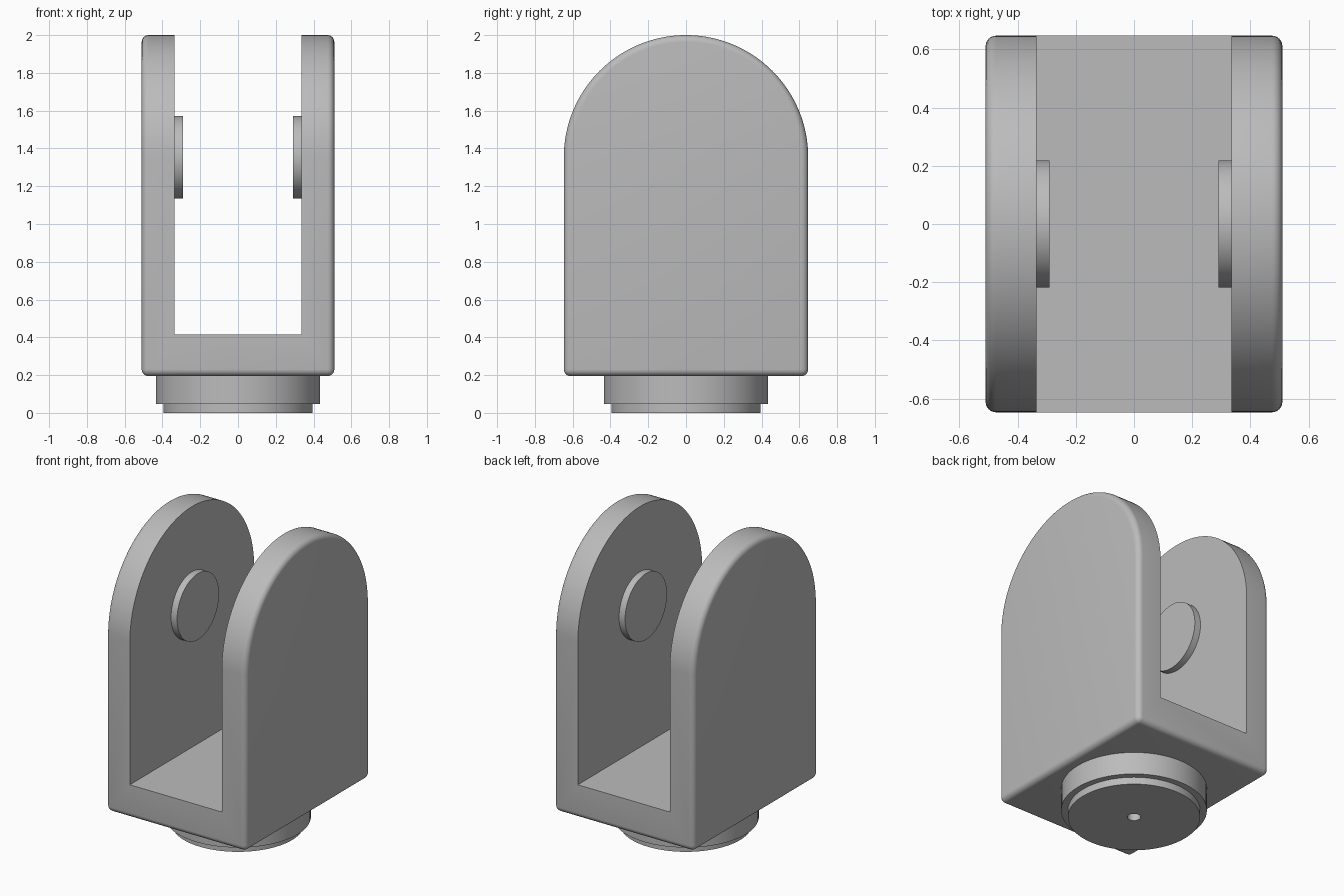
import bpy, bmesh, math
from mathutils import Matrix

if "Cube" in bpy.data.objects:
    bpy.data.objects.remove(bpy.data.objects["Cube"])

steel = bpy.data.materials.new("grey steel")
steel.diffuse_color = (0.5, 0.5, 0.5, 1)
steel.use_nodes = True
steel.node_tree.nodes["Principled BSDF"].inputs["Base Color"].default_value = steel.diffuse_color

HALF_X, HALF_Y = 0.51, 0.647      # outer half sizes of the yoke
SLOT_X, FLOOR_Z = 0.335, 0.415    # inner half width and slot floor
BASE_Z, PIVOT_Z = 0.195, 1.353    # underside and arch centre
FILLET = 0.036


def add_object(name, bm):
    bmesh.ops.recalc_face_normals(bm, faces=bm.faces)
    mesh = bpy.data.meshes.new(name)
    bm.to_mesh(mesh)
    bm.free()
    mesh.materials.append(steel)
    obj = bpy.data.objects.new(name, mesh)
    bpy.context.collection.objects.link(obj)
    return obj


def select_only(obj):
    bpy.ops.object.select_all(action='DESELECT')
    obj.select_set(True)
    bpy.context.view_layer.objects.active = obj


def smooth(obj):
    select_only(obj)
    bpy.ops.object.shade_smooth_by_angle(angle=math.radians(30))


# Yoke body: arched side profile extruded across x
bm = bmesh.new()
arc = [(HALF_Y * math.cos(math.pi * i / 64), PIVOT_Z + HALF_Y * math.sin(math.pi * i / 64))
       for i in range(65)]
profile = [(-HALF_Y, BASE_Z), (HALF_Y, BASE_Z)] + arc
side = bm.faces.new([bm.verts.new((-HALF_X, y, z)) for y, z in profile])
extruded = bmesh.ops.extrude_face_region(bm, geom=[side])["geom"]
bmesh.ops.translate(bm, vec=(2 * HALF_X, 0, 0),
                    verts=[v for v in extruded if isinstance(v, bmesh.types.BMVert)])

# Rounded outer rims and bottom edges
rims = []
for e in bm.edges:
    a, b = (v.co for v in e.verts)
    if abs(a.x - b.x) < 1e-5 or max(a.z, b.z) < BASE_Z + 1e-5:
        rims.append(e)
bmesh.ops.bevel(bm, geom=rims, offset=FILLET, offset_type='OFFSET', segments=6,
                profile=0.5, affect='EDGES', clamp_overlap=True)
yoke = add_object("yoke", bm)

# Slot between the two cheeks
bm = bmesh.new()
bmesh.ops.create_cube(bm, size=1, matrix=Matrix.Translation((0, 0, FLOOR_Z + 1))
                      @ Matrix.Diagonal((2 * SLOT_X, 2, 2, 1)))
cutter = add_object("slot_cutter", bm)
cutter.hide_render = True
cut = yoke.modifiers.new("slot", 'BOOLEAN')
cut.operation, cut.solver, cut.object = 'DIFFERENCE', 'EXACT', cutter
select_only(yoke)
bpy.ops.object.modifier_apply(modifier=cut.name)
bpy.data.objects.remove(cutter)
smooth(yoke)

# Round pivot bosses on the inner cheek faces
for name, sign in (("left_boss", -1), ("right_boss", 1)):
    bm = bmesh.new()
    bmesh.ops.create_cone(bm, cap_ends=True, segments=64, radius1=0.218, radius2=0.218,
                          depth=0.046,
                          matrix=Matrix.Translation((sign * 0.314, 0, PIVOT_Z))
                          @ Matrix.Rotation(math.pi / 2, 4, 'Y'))
    smooth(add_object(name, bm))

# Stepped stem with a small blind centre hole
bm = bmesh.new()
section = [(0, 0.15), (0.04, 0.15), (0.04, 0), (0.395, 0), (0.395, 0.047),
           (0.435, 0.047), (0.435, BASE_Z + 0.005)]
verts = [bm.verts.new((r, 0, z)) for r, z in section]
edges = [bm.edges.new(pair) for pair in zip(verts, verts[1:])]
bmesh.ops.spin(bm, geom=verts + edges, cent=(0, 0, 0), axis=(0, 0, 1),
               angle=2 * math.pi, steps=72)
bmesh.ops.remove_doubles(bm, verts=bm.verts, dist=1e-4)
rim = [e for e in bm.edges if e.is_boundary]
bmesh.ops.holes_fill(bm, edges=rim, sides=0)
smooth(add_object("stem", bm))
